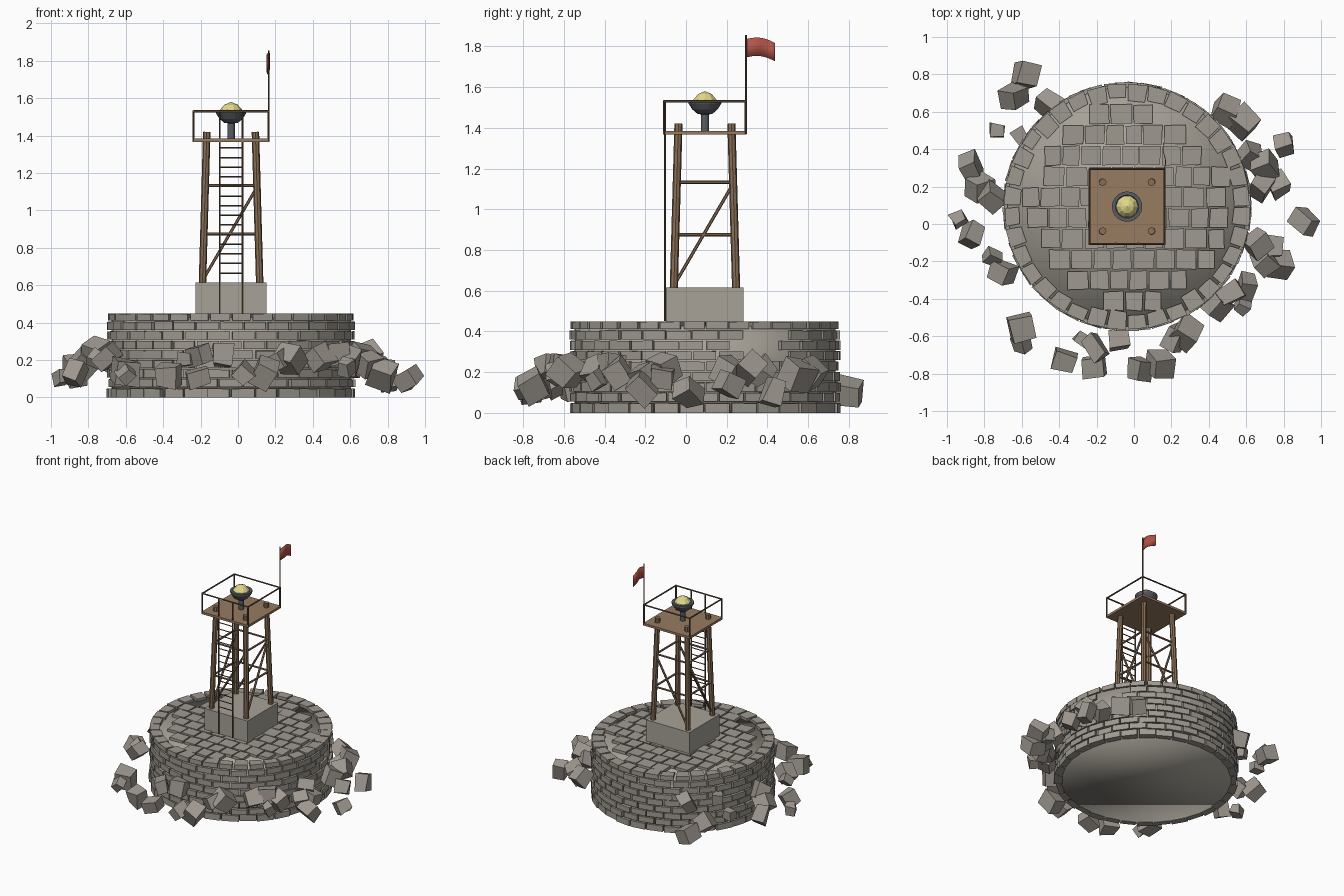
import bpy, bmesh, math, random
from mathutils import Vector, Matrix, Euler

random.seed(7)
if "Cube" in bpy.data.objects:
    bpy.data.objects.remove(bpy.data.objects["Cube"])

CX, CY = -0.037, 0.093      # axis of the round base
BASE_H, RADIUS = 0.45, 0.665
DECK_Z, RAIL_Z = 1.385, 1.53


def material(name, rgb):
    m = bpy.data.materials.new(name)
    m.use_nodes = True
    m.diffuse_color = (*rgb, 1)
    m.node_tree.nodes["Principled BSDF"].inputs["Base Color"].default_value = (*rgb, 1)
    return m


stone = material("grey stone", (.35, .325, .285))
rubble = material("rubble stone", (.345, .315, .28))
concrete = material("pale concrete", (.39, .365, .315))
timber = material("brown timber", (.25, .16, .095))
planks = material("deck timber", (.31, .2, .12))
dark_wood = material("dark timber", (.13, .085, .05))
steel = material("dark steel", (.1, .11, .125))
yellow = material("lamp yellow", (.75, .68, .25))
red = material("flag red", (.45, .09, .065))


def finish(name, bm, mat):
    bmesh.ops.recalc_face_normals(bm, faces=bm.faces)
    me = bpy.data.meshes.new(name)
    bm.to_mesh(me)
    bm.free()
    me.materials.append(mat)
    ob = bpy.data.objects.new(name, me)
    bpy.context.collection.objects.link(ob)
    return ob


def block(bm, lower, upper):
    """Six-sided stone between two matching quads."""
    lo = [bm.verts.new(p) for p in lower]
    up = [bm.verts.new(p) for p in upper]
    bm.faces.new(lo[::-1])
    bm.faces.new(up)
    for i in range(4):
        j = (i + 1) % 4
        bm.faces.new((lo[i], lo[j], up[j], up[i]))


def box(name, size, center, mat):
    bm = bmesh.new()
    bmesh.ops.create_cube(bm, matrix=Matrix.Translation(center) @ Matrix.Diagonal((*size, 1)))
    return finish(name, bm, mat)


def rods(name, segments, radius, mat, sides=6):
    bm = bmesh.new()
    for a, b in segments:
        a, b = Vector(a), Vector(b)
        turn = (b - a).to_track_quat('Z', 'Y').to_matrix().to_4x4()
        bmesh.ops.create_cone(bm, cap_ends=True, segments=sides, radius1=radius, radius2=radius,
                              depth=(b - a).length, matrix=Matrix.Translation((a + b) / 2) @ turn)
    return finish(name, bm, mat)


def lathe(name, profile, mat, sides):
    bm = bmesh.new()
    pts = [bm.verts.new((CX + r, CY, z)) for r, z in profile]
    edges = [bm.edges.new(pair) for pair in zip(pts, pts[1:])]
    bmesh.ops.spin(bm, geom=pts + edges, cent=(CX, CY, 0), axis=(0, 0, 1),
                   angle=math.tau, steps=sides, use_merge=True)
    bmesh.ops.remove_doubles(bm, verts=bm.verts, dist=.0005)
    return finish(name, bm, mat)


def jitter(amount):
    return random.uniform(-amount, amount)


def wedge(bm, a0, a1, r0, r1, z0, z1):
    """Stone following the curve of the round base."""
    quad = []
    for a, r in ((a0, r0), (a0, r1), (a1, r1), (a1, r0)):
        a, r = a + jitter(.008), r + jitter(.004)
        quad.append((CX + r * math.cos(a), CY + r * math.sin(a)))
    block(bm, [(x, y, z0) for x, y in quad],
          [(x, y, z1 + jitter(.002)) for x, y in quad])


# Solid core of the base
bm = bmesh.new()
bmesh.ops.create_cone(bm, cap_ends=True, segments=64, radius1=.64, radius2=.64, depth=.425,
                      matrix=Matrix.Translation((CX, CY, .2145)))
for f in bm.faces:
    f.smooth = True
finish("base_core", bm, concrete)

# Brick courses round the wall, with a gap where some have fallen out
bm = bmesh.new()
COURSES, BRICKS = 8, 32
row_h = .408 / COURSES
step = math.tau / BRICKS
for row in range(COURSES):
    for i in range(BRICKS):
        a = (i + .5 * (row % 2)) * step
        if row in (5, 6, 7) and 8 < math.degrees(a) < 30:
            continue
        outer = RADIUS - random.choice((0, .004, .01))
        wedge(bm, a + .008, a + step - .008, .61, outer,
              row * row_h + (.004 if row else 0), (row + 1) * row_h - .004)
finish("wall_bricks", bm, stone)

# Rim stones round the top edge
bm = bmesh.new()
RIM = 36
for i in range(RIM):
    a, step = i * math.tau / RIM, math.tau / RIM
    wedge(bm, a + .01, a + step - .01, .575 + jitter(.015), .658, .412, BASE_H - .002)
finish("rim_stones", bm, stone)

# Straight rows of paving inside the rim
bm = bmesh.new()
PITCH = .111
for row in range(10):
    y0 = CY + (row - 5) * PITCH
    x = -.62 + random.uniform(0, .06)
    while x < .58:
        w = random.uniform(.095, .125)
        x0, x1, y1 = x + .005, x + w - .005, y0 + PITCH - .01
        corners = [(x0, y0), (x1, y0), (x1, y1), (x0, y1)]
        if max(math.hypot(p - CX, q - CY) for p, q in corners) < .595:
            corners = [(p + jitter(.004), q + jitter(.004)) for p, q in corners]
            block(bm, [(*c, .41) for c in corners],
                  [(*c, BASE_H - .003 + jitter(.003)) for c in corners])
        x += w
finish("paving_stones", bm, stone)

# Fallen rubble: plan positions in hundredths, lower the farther out
ROCKS = [(-58, 80), (-64, 68), (-73, 50), (-61, 47), (-46, 64), (-87, 30), (-82, 20), (-76, 14),
         (-94, 3), (-87, -6), (-76, -18), (-70, -26), (-60, -55), (-60, -64), (-37, -73),
         (-27, -62), (-21, -66), (-21, -76), (-8, -62), (3, -78), (14, -75), (28, -58), (22, -61),
         (44, -44), (52, -37), (60, -33), (58, -44), (66, -10), (74, -12), (70, -20), (77, -21),
         (91, 1), (68, 20), (77, 21), (62, 37), (70, 31), (80, 43), (58, 55), (49, 61)]
SMALL = {(-73, 50), (-61, 47), (-60, -64), (-27, -62), (-94, 3), (58, -44), (-76, -18)}
bm = bmesh.new()
for spot in ROCKS:
    x, y = spot[0] / 100, spot[1] / 100
    z = .265 - .62 * (math.hypot(x - CX, y - CY) - .66) + jitter(.03)
    z = max(z, .1)
    scale = .65 if spot in SMALL else 1
    size = [scale * random.uniform(.085, .13) for _ in range(3)]
    turn = Euler([random.uniform(0, math.pi) for _ in range(3)]).to_matrix().to_4x4()
    place = Matrix.Translation((x, y, z)) @ turn @ Matrix.Diagonal((*size, 1))
    for v in bmesh.ops.create_cube(bm, matrix=place)["verts"]:
        v.co += Vector((jitter(.009), jitter(.009), jitter(.009)))
finish("fallen_rocks", bm, rubble)

# Plinth and deck
box("plinth", (.38, .38, .17), (CX - .001, CY, .53), concrete)
box("deck", (.41, .41, .018), (CX, CY, DECK_Z - .009), planks)

# Leaning legs, poking up through the deck
CORNERS = [(-1, -1), (1, -1), (1, 1), (-1, 1)]


def leg_point(corner, z):
    off = .153 - .023 * (z - .61) / .81
    return (CX + corner[0] * off, CY + corner[1] * off, z)


rods("legs", [(leg_point(c, .6), leg_point(c, 1.42)) for c in CORNERS], .02, timber, 8)

# Level and diagonal braces on all four faces
sides = list(zip(CORNERS, CORNERS[1:] + CORNERS[:1]))
rods("level_braces", [(leg_point(a, z), leg_point(b, z)) for z in (.875, 1.133) for a, b in sides],
     .008, timber)
diagonals = [(min(s), max(s)) for s in sides]
rods("diagonal_braces", [(leg_point(a, .625), leg_point(b, 1.125)) for a, b in diagonals],
     .008, timber)

# Ladder on the front
LADDER_X, LADDER_Y = (-.098, .024), CY - .195
rods("ladder_rails", [((x, LADDER_Y, .45), (x, LADDER_Y, RAIL_Z)) for x in LADDER_X], .005, dark_wood)
rods("ladder_rungs", [((LADDER_X[0], LADDER_Y, .665 + i * .0515), (LADDER_X[1], LADDER_Y, .665 + i * .0515))
                      for i in range(14)], .004, dark_wood)


# Railing round the deck
def rail_point(corner, z):
    return (CX + corner[0] * .201, CY + corner[1] * .201, z)


rods("railing_posts", [(rail_point(c, 1.37), rail_point(c, RAIL_Z + .004)) for c in CORNERS], .006, dark_wood)
rods("railing_top", [(rail_point(a, RAIL_Z), rail_point(b, RAIL_Z)) for a, b in sides], .006, dark_wood)

# Beacon: post, bowl and faceted lamp
rods("beacon_post", [((CX, CY, DECK_Z), (CX, CY, 1.48))], .02, steel, 12)
lathe("beacon_bowl", [(0, 1.465), (.035, 1.467), (.062, 1.49), (.081, 1.52), (.081, 1.533),
                      (.062, 1.533), (.05, 1.52), (0, 1.515)], steel, 20)
lathe("beacon_lamp", [(0, 1.52), (.061, 1.522), (.058, 1.54), (.036, 1.565), (0, 1.58)], yellow, 10)

# Flagpole and rippling flag at the back left corner
pole = rail_point((1, 1), 0)
rods("flagpole", [((pole[0], pole[1], 1.37), (pole[0], pole[1], 1.855))], .005, dark_wood)
bm = bmesh.new()
COLS = 10
strips = []
for i in range(COLS + 1):
    t = i / COLS
    x = pole[0] + .007 * math.sin(t * 6)
    y = pole[1] + .142 * t
    sag = .012 * math.sin(t * 3) - .02 * t * t
    strips.append([bm.verts.new((x, y, z + sag)) for z in (1.745, 1.835)])
for a, b in zip(strips, strips[1:]):
    bm.faces.new((a[0], b[0], b[1], a[1]))
flag = finish("flag", bm, red)
flag.modifiers.new("thickness", 'SOLIDIFY').thickness = .004
for f in flag.data.polygons:
    f.use_smooth = True
